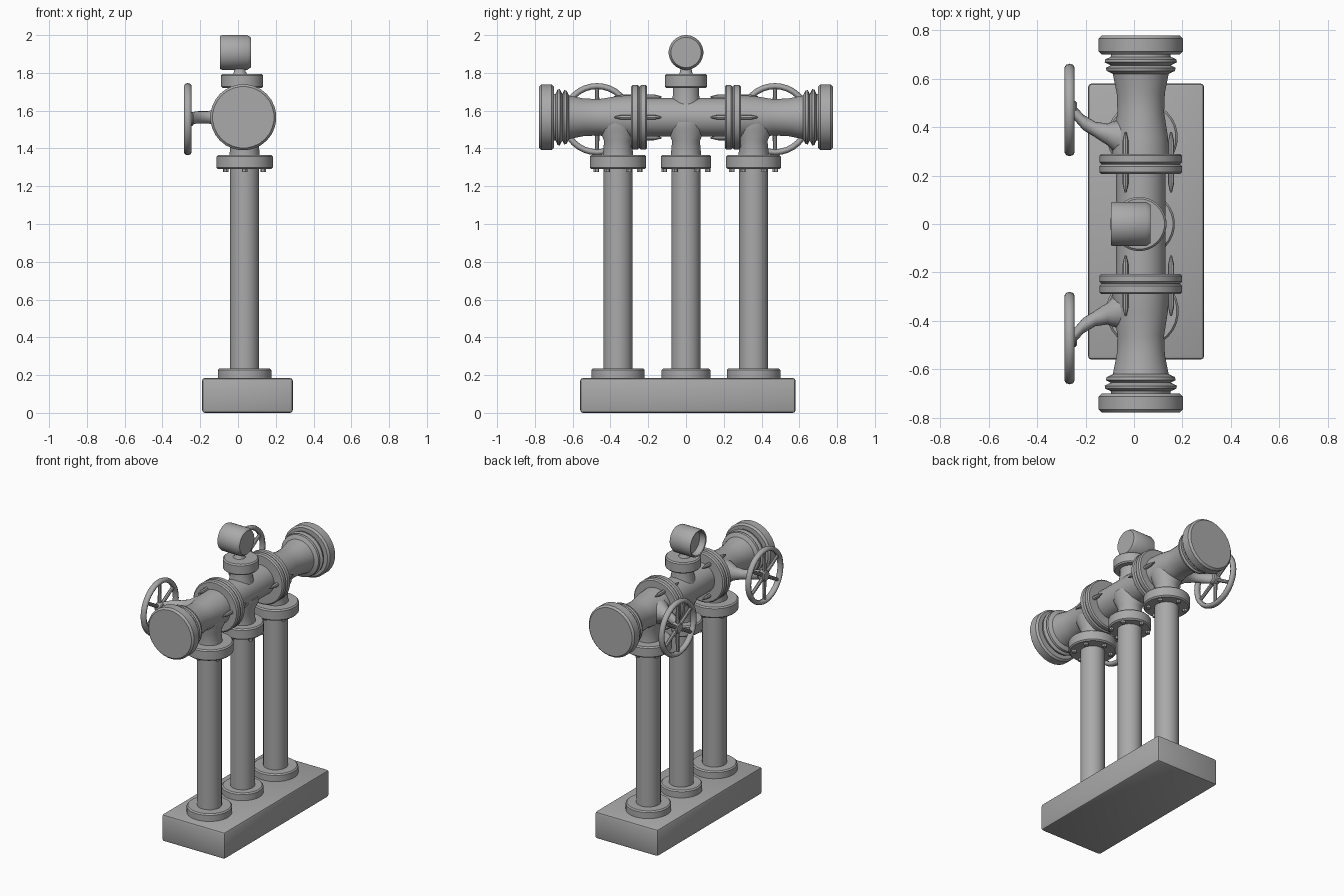
import bpy, bmesh, math
from mathutils import Vector

if "Cube" in bpy.data.objects:
    bpy.data.objects.remove(bpy.data.objects["Cube"])

grey = bpy.data.materials.new("cast_grey")
grey.use_nodes = True
colour = (0.4, 0.4, 0.4, 1)
grey.diffuse_color = colour
grey.node_tree.nodes["Principled BSDF"].inputs["Base Color"].default_value = colour


def finish(name, bm, angle=35):
    bmesh.ops.recalc_face_normals(bm, faces=bm.faces)
    mesh = bpy.data.meshes.new(name)
    bm.to_mesh(mesh)
    bm.free()
    mesh.materials.append(grey)
    ob = bpy.data.objects.new(name, mesh)
    bpy.context.collection.objects.link(ob)
    bpy.ops.object.select_all(action="DESELECT")
    ob.select_set(True)
    bpy.context.view_layer.objects.active = ob
    bpy.ops.object.shade_smooth_by_angle(angle=math.radians(angle))
    return ob


def sweep(name, stations, axis, sides=28):
    """Skin circles given as (centre, radius), all facing along one axis."""
    bm = bmesh.new()
    axis = Vector(axis)
    u = axis.orthogonal().normalized()
    v = axis.cross(u).normalized()
    rings = []
    for centre, r in stations:
        turns = [2 * math.pi * i / sides for i in range(sides)]
        rings.append([bm.verts.new(Vector(centre) + r * (u * math.cos(t) + v * math.sin(t)))
                      for t in turns])
    for a, b in zip(rings, rings[1:]):
        for i in range(sides):
            j = (i + 1) % sides
            bm.faces.new((a[i], a[j], b[j], b[i]))
    bm.faces.new(rings[0])
    bm.faces.new(rings[-1])
    return finish(name, bm)


def lathe(name, origin, axis, profile, sides=28):
    """Revolve (distance along axis, radius) pairs about a line."""
    o, a = Vector(origin), Vector(axis)
    return sweep(name, [(o + a * d, r) for d, r in profile], axis, sides)


def box(name, centre, size, bevel):
    bm = bmesh.new()
    bmesh.ops.create_cube(bm, size=1)
    for vert in bm.verts:
        vert.co = Vector(c + p * s for c, p, s in zip(centre, vert.co, size))
    bmesh.ops.bevel(bm, geom=bm.edges[:], offset=bevel, segments=2, profile=0.5,
                    affect="EDGES")
    return finish(name, bm)


def disc(r, lo, hi, b=0.008):
    return [(lo, r - b), (lo + b, r), (hi - b, r), (hi, r - b)]


X, Z = 0.028, 1.565          # centre line of the main pipe
UP = (0, 0, 1)

# Plinth
box("base", (0.05, 0.01, 0.0925), (0.48, 1.14, 0.185), 0.015)

# Three uprights with flanges, bolts and necks
for label, y, foot, collar in (("front", -0.36, 0.142, 0.15),
                               ("middle", 0, 0.13, 0.134),
                               ("back", 0.358, 0.142, 0.146)):
    p = (0.035, y, 0)
    lathe(label + "_upright", p, UP, [(0.17, 0.077), (1.32, 0.077)])
    lathe(label + "_foot_flange", p, UP, disc(foot, 0.17, 0.235))
    lathe(label + "_collar_flange", p, UP, disc(collar, 1.29, 1.365))
    lathe(label + "_neck", p, UP, [(1.35, 0.082), (1.44, 0.074), (1.5, 0.1), (1.54, 0.1)])
    for k in range(6):
        t = math.pi * (k + 0.5) / 3
        q = (p[0] + 0.115 * math.cos(t), y + 0.115 * math.sin(t), 0)
        lathe(label + "_collar_bolt", q, UP, [(1.274, 0.015), (1.3, 0.015)], 6)

# Main pipe
lathe("main_pipe", (X, 0, Z), (0, 1, 0), [(-0.3, 0.102), (0.3, 0.102)])

# Mirrored valve ends
for s, label in ((-1, "front"), (1, "back")):
    along = (0, s, 0)
    lathe(label + "_joint_flange", (X, 0, Z), along, disc(0.172, 0.206, 0.246)
          + disc(0.172, 0.248, 0.29))
    lathe(label + "_valve_body", (X, 0, Z), along,
          [(0.28, 0.118), (0.36, 0.113), (0.46, 0.097), (0.54, 0.1), (0.62, 0.116),
           (0.632, 0.142), (0.645, 0.145), (0.655, 0.125), (0.668, 0.15),
           (0.68, 0.148), (0.69, 0.125), (0.71, 0.12)])
    lathe(label + "_end_cap", (X, 0, Z), along, disc(0.175, 0.7, 0.778, 0.012))

    # Handwheel stem, bending from the body to the hub
    sweep(label + "_valve_stem",
          [((0.0, s * 0.35, Z), 0.085), ((-0.06, s * 0.355, Z), 0.078),
           ((-0.11, s * 0.37, Z), 0.045), ((-0.16, s * 0.39, Z), 0.032),
           ((-0.21, s * 0.42, Z), 0.032), ((-0.245, s * 0.46, Z - 0.005), 0.032)],
          (-1, 0, 0), 16)
    hub = Vector((-0.266, s * 0.471, 1.555))
    lathe(label + "_wheel_hub", hub, (1, 0, 0), disc(0.036, -0.018, 0.03, 0.006), 16)

    # Wheel rim as a closed ring of rounded section
    bm = bmesh.new()
    n, m = 32, 8
    rings = []
    for i in range(n):
        t = 2 * math.pi * i / n
        out = Vector((0, math.cos(t), math.sin(t)))
        rings.append([bm.verts.new(hub + out * (0.175 + 0.016 * math.cos(a))
                                   + Vector((0.021 * math.sin(a), 0, 0)))
                      for a in (2 * math.pi * k / m for k in range(m))])
    for i in range(n):
        a, b = rings[i], rings[(i + 1) % n]
        for k in range(m):
            bm.faces.new((a[k], b[k], b[(k + 1) % m], a[(k + 1) % m]))
    finish(label + "_wheel_rim", bm, 60)

    for k in range(6):
        t = math.pi * k / 3 + math.pi / 6
        lathe(label + "_wheel_spoke", hub, (0, math.cos(t), math.sin(t)),
              [(0.02, 0.013), (0.17, 0.011)], 8)

    # Bolts reaching out of the joint flange
    for t in (0, 2.1, 4.2):
        q = (X + 0.125 * math.cos(t), 0, Z + 0.125 * math.sin(t))
        lathe(label + "_joint_bolt", q, along,
              [(0.13, 0.004), (0.17, 0.013), (0.34, 0.013), (0.38, 0.004)], 8)

# Gauge socket, stem and dial housing with a recessed face
lathe("gauge_socket", (0.025, 0, 0), UP, [(1.6, 0.085), (1.68, 0.07), (1.73, 0.07)])
lathe("gauge_flange", (0.022, 0, 0), UP, disc(0.112, 1.72, 1.795))
lathe("gauge_stem", (0.01, 0, 0), UP, [(1.78, 0.05), (1.805, 0.032), (1.85, 0.03)], 12)
lathe("gauge_housing", (0, 0, 1.908), (1, 0, 0),
      [(-0.05, 0.076), (-0.092, 0.08), (-0.095, 0.088), (-0.085, 0.092),
       (0.05, 0.092), (0.068, 0.08)])
